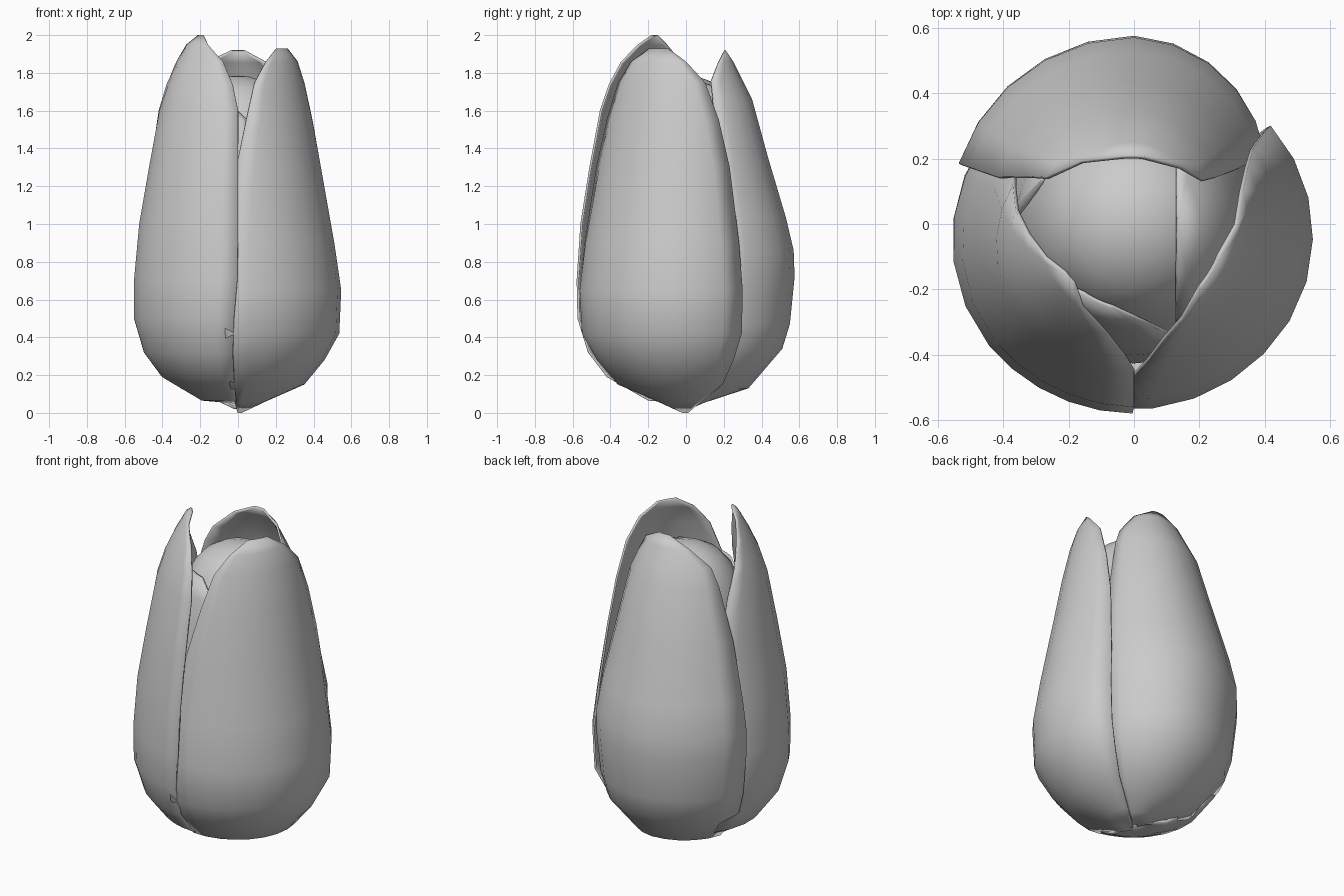
import bpy, math

if "Cube" in bpy.data.objects:
    bpy.data.objects.remove(bpy.data.objects["Cube"])


def lerp_table(table, z):
    """Interpolate the (cw, ccw) values at height z."""
    if z <= table[0][0]:
        return table[0][1:]
    for a, b in zip(table, table[1:]):
        if z <= b[0]:
            t = (z - a[0]) / (b[0] - a[0])
            return [a[k] + t * (b[k] - a[k]) for k in (1, 2)]
    return table[-1][1:]


def make_object(name, verts, faces, angle=50):
    mesh = bpy.data.meshes.new(name)
    mesh.from_pydata(verts, [], faces)
    ob = bpy.data.objects.new(name, mesh)
    bpy.context.collection.objects.link(ob)
    bpy.ops.object.select_all(action='DESELECT')
    ob.select_set(True)
    bpy.context.view_layer.objects.active = ob
    bpy.ops.object.shade_smooth_by_angle(angle=math.radians(angle))
    return ob


def petal(name, azimuth, profile, widths, flare, cols=10):
    """Curved sheet: profile is (radius, z), widths are (z, cw, ccw) degrees,
    flare is (z, cw, ccw) relative radius change at the two side edges."""
    verts, faces = [], []
    for r, z in profile:
        cw, ccw = lerp_table(widths, z)
        f_cw, f_ccw = lerp_table(flare, z)
        for j in range(cols + 1):
            u = 2 * j / cols - 1
            deg = u * (ccw if u > 0 else cw)
            a = math.radians(azimuth + deg)
            rr = r * (1 + (f_ccw if u > 0 else f_cw) * abs(deg / 65) ** 1.5)
            verts.append((rr * math.cos(a), rr * math.sin(a), z))
    n = cols + 1
    for i in range(len(profile) - 1):
        for j in range(cols):
            k = i * n + j
            faces.append((k, k + 1, k + n + 1, k + n))
    ob = make_object(name, verts, faces)
    mod = ob.modifiers.new("thickness", 'SOLIDIFY')
    mod.thickness = 0.012
    mod.offset = -1
    return ob


# Three outer petals, each overlapping the next one counter-clockwise
petal("outer_petal_left", 220,
      [(.02, .05), (.2, .065), (.42, .19), (.52, .32), (.575, .5), (.578, .7),
       (.555, 1.0), (.505, 1.3), (.45, 1.6), (.405, 1.74), (.35, 1.86),
       (.3, 1.95), (.26, 2.0)],
      [(.4, 70, 47), (.75, 70, 50), (1.4, 68, 50), (1.6, 58, 50), (1.74, 47, 46),
       (1.86, 35, 37), (1.95, 20, 18), (2.0, 5, 5)],
      [(.6, -.08, .0), (1.3, -.16, .02)])
petal("outer_petal_right", -32,
      [(.02, 0), (.15, .06), (.36, .15), (.47, .28), (.55, .42), (.56, .65),
       (.52, .9), (.445, 1.3), (.4, 1.55), (.355, 1.75), (.32, 1.86), (.28, 1.93)],
      [(.5, 65, 68), (1.0, 65, 67), (1.35, 58, 64), (1.5, 54, 61), (1.75, 44, 49),
       (1.86, 31, 32), (1.93, 12, 12)],
      [(.6, .01, -.08), (1.3, .08, -.03)])
petal("outer_petal_back", 90,
      [(.02, .02), (.1, .055), (.33, .13), (.51, .34), (.55, .47), (.575, .72),
       (.57, .86), (.53, 1.03), (.435, 1.35), (.35, 1.66), (.3, 1.76),
       (.25, 1.86), (.21, 1.92)],
      [(1.35, 62, 71), (1.6, 62, 68), (1.76, 58, 62), (1.86, 40, 40),
       (1.92, 10, 10)],
      [(.6, -.24, -.02), (1.3, -.18, .02)])

# Closed bud in the middle
bud = [(.03, .09), (.28, .22), (.39, .45), (.41, .75), (.385, 1.05), (.345, 1.33),
       (.3, 1.54), (.25, 1.65), (.19, 1.72), (.12, 1.76), (.06, 1.78)]
sides = 24
verts = [(r * math.cos(2 * math.pi * j / sides), r * math.sin(2 * math.pi * j / sides), z)
         for r, z in bud for j in range(sides)]
faces = [(i * sides + j, i * sides + (j + 1) % sides,
          (i + 1) * sides + (j + 1) % sides, (i + 1) * sides + j)
         for i in range(len(bud) - 1) for j in range(sides)]
top = len(verts)
verts.append((0, 0, 1.785))
faces += [(top - sides + j, top - sides + (j + 1) % sides, top) for j in range(sides)]
faces.append(tuple(reversed(range(sides))))
make_object("inner_bud", verts, faces, 80)

# Three inner petals hugging the bud, each rim cut along a straight chord
for name, az, rows in (("inner_petal_right", 0, 10),
                       ("inner_petal_front", 245, 8),
                       ("inner_petal_back", 145, 7)):
    prof = [(r + .015, z + .008) for r, z in bud[:rows]]
    chord = prof[-1][0] * .98
    widths = []
    for r, z in prof:
        w = math.degrees(math.acos(min(1, chord / r))) if z > 1.2 else 62
        widths.append((z, w, w))
    petal(name, az, prof, widths, [(0, 0, .01)])
